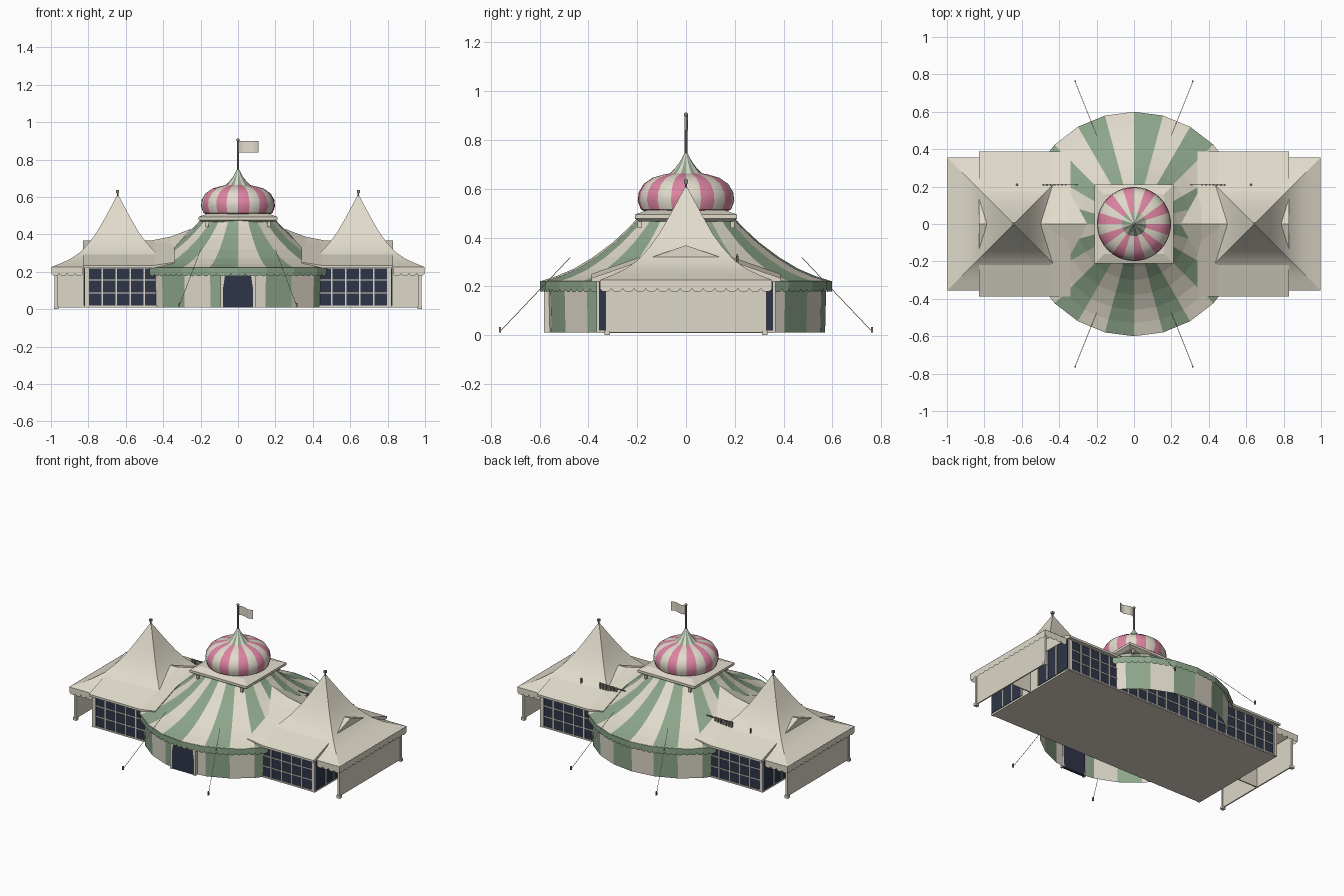
import bpy, bmesh, math
from mathutils import Vector

if "Cube" in bpy.data.objects:
    bpy.data.objects.remove(bpy.data.objects["Cube"])


def material(name, r, g, b):
    m = bpy.data.materials.new(name)
    m.diffuse_color = (r, g, b, 1)
    m.use_nodes = True
    m.node_tree.nodes["Principled BSDF"].inputs["Base Color"].default_value = m.diffuse_color
    return m


CANVAS = material("cream canvas", 0.75, 0.71, 0.60)
WALL = material("wall cream", 0.72, 0.68, 0.58)
GREEN = material("sage green", 0.265, 0.38, 0.255)
PINK = material("rose pink", 0.72, 0.23, 0.36)
NAVY = material("dark glass", 0.028, 0.036, 0.065)
METAL = material("grey metal", 0.25, 0.235, 0.21)


def finish(name, bm, mats, smooth=0):
    bmesh.ops.recalc_face_normals(bm, faces=bm.faces)
    me = bpy.data.meshes.new(name)
    bm.to_mesh(me)
    bm.free()
    ob = bpy.data.objects.new(name, me)
    bpy.context.collection.objects.link(ob)
    for m in mats:
        me.materials.append(m)
    if smooth:
        bpy.ops.object.select_all(action='DESELECT')
        ob.select_set(True)
        bpy.context.view_layer.objects.active = ob
        bpy.ops.object.shade_smooth_by_angle(angle=math.radians(smooth))
    return ob


def add_box(bm, x0, x1, y0, y1, z0, z1):
    """Axis-aligned box; bounds may come in either order."""
    v = [bm.verts.new((x, y, z)) for z in (z0, z1)
         for x, y in ((x0, y0), (x1, y0), (x1, y1), (x0, y1))]
    for f in ((0, 1, 2, 3), (4, 5, 6, 7), (0, 1, 5, 4), (1, 2, 6, 5), (2, 3, 7, 6), (3, 0, 4, 7)):
        bm.faces.new([v[i] for i in f])


def boxes(name, mat, *bounds):
    bm = bmesh.new()
    for b in bounds:
        add_box(bm, *b)
    return finish(name, bm, [mat])


def lathe(profile, n, cx=0, turn=0.0, per=1):
    """Revolve (radius, z) points; every `per` segments the stripe changes."""
    bm = bmesh.new()
    rings = []
    for r, z in profile:
        rings.append([bm.verts.new((cx + r * math.cos(turn + math.tau * i / n),
                                    r * math.sin(turn + math.tau * i / n), z)) for i in range(n)])
    for a, b in zip(rings, rings[1:]):
        for i in range(n):
            j = (i + 1) % n
            f = bm.faces.new((a[i], a[j], b[j], b[i]))
            f.material_index = (i // per) % 2
    return bm


def rod(name, p, q, r, mat):
    p, q = Vector(p), Vector(q)
    bm = bmesh.new()
    bmesh.ops.create_cone(bm, cap_ends=True, segments=8, radius1=r, radius2=r, depth=(q - p).length)
    rot = (q - p).to_track_quat('Z', 'Y')
    for v in bm.verts:
        v.co = rot @ v.co + (p + q) / 2
    return finish(name, bm, [mat])


def scallops(bm, p, q, n, top, mid, drop):
    """Hanging cloth edge from p to q with n rounded tongues."""
    p, q = Vector(p), Vector(q)
    for i in range(n):
        pts = [(i, top), (i + 1, top)]
        pts += [(i + 0.5 + 0.5 * math.cos(a * math.pi / 6), mid - drop * math.sin(a * math.pi / 6))
                for a in range(7)]
        vs = []
        for t, z in pts:
            c = p.lerp(q, t / n)
            vs.append(bm.verts.new((c.x, c.y, z)))
        bm.faces.new(vs)


# Round central tent: striped wall, roof and valance
finish("round_wall", lathe([(0.57, 0.01), (0.575, 0.21)], 24), [WALL, GREEN])

roof = lathe([(0.6, 0.22), (0.53, 0.242), (0.46, 0.272), (0.38, 0.32),
              (0.30, 0.38), (0.23, 0.445), (0.19, 0.49)], 24)
for axis, d in (((1, 0, 0), 0.345), ((0, 1, 0), 0.37)):
    for s in (-1, 1):
        bmesh.ops.bisect_plane(roof, geom=roof.verts[:] + roof.edges[:] + roof.faces[:],
                               plane_co=Vector(axis) * d * s, plane_no=axis)
hidden = [f for f in roof.faces
          if abs(f.calc_center_median().x) > 0.345 and abs(f.calc_center_median().y) < 0.37]
bmesh.ops.delete(roof, geom=hidden, context='FACES')
finish("striped_roof", roof, [CANVAS, GREEN])

bm = bmesh.new()
for i in range(24):
    ends = [(0.598 * math.cos(math.tau * k / 24), 0.598 * math.sin(math.tau * k / 24), 0) for k in (i, i + 1)]
    if abs(ends[0][1] + ends[1][1]) / 2 > 0.36:
        scallops(bm, *ends, 4, 0.222, 0.19, 0.014)
finish("round_valance", bm, [GREEN])

# Entrance with frame and tied-back curtains
boxes("door_opening", NAVY, (-0.085, 0.085, -0.577, -0.56, 0.01, 0.18))
boxes("door_frame", WALL, (-0.093, -0.085, -0.582, -0.555, 0.01, 0.188),
      (0.085, 0.093, -0.582, -0.555, 0.01, 0.188), (-0.093, 0.093, -0.582, -0.555, 0.18, 0.188))
bm = bmesh.new()
for s in (-1, 1):
    bm.faces.new([bm.verts.new((s * x, -0.584, z)) for x, z in
                  ((0.09, 0.178), (0.07, 0.178), (0.08, 0.11), (0.08, 0.01), (0.09, 0.01))])
finish("door_curtains", bm, [WALL])

# Square platform under the dome
k = math.sqrt(2)
finish("dome_platform", lathe([(0.0, 0.465), (0.19 * k, 0.465), (0.21 * k, 0.478), (0.21 * k, 0.494),
                               (0.16 * k, 0.512), (0, 0.512)], 4, turn=math.pi / 4), [CANVAS])
bpy.data.objects["dome_platform"].data.materials.append(CANVAS)
boxes("platform_brackets", WALL, *[(x - 0.008, x + 0.008, y - 0.008, y + 0.008, 0.44, 0.468)
                                   for x in (-0.165, 0.165) for y in (-0.19, 0.19)])

# Striped dome, cap, mast and flag
finish("dome", lathe([(0.155, 0.50), (0.185, 0.515), (0.198, 0.55), (0.194, 0.585), (0.173, 0.62),
                      (0.137, 0.645), (0.095, 0.657), (0.058, 0.665)], 40, per=2), [CANVAS, PINK], 40)
finish("dome_cap", lathe([(0.068, 0.661), (0.045, 0.684), (0.025, 0.71), (0.007, 0.745)], 20),
       [CANVAS, GREEN])
rod("flag_mast", (0, 0, 0.72), (0, 0, 0.905), 0.006, METAL)
bm = bmesh.new()
bmesh.ops.create_uvsphere(bm, u_segments=10, v_segments=6, radius=0.009)
bmesh.ops.translate(bm, verts=bm.verts, vec=(0, 0, 0.904))
finish("mast_ball", bm, [METAL], 60)
bm = bmesh.new()
cols = [[bm.verts.new((0.005 + 0.021 * i, 0.008 * math.sin(i * 1.3), z)) for z in (0.838, 0.898)]
        for i in range(6)]
for a, b in zip(cols, cols[1:]):
    bm.faces.new((a[0], b[0], b[1], a[1]))
finish("flag", bm, [CANVAS], 60)

# Shared floor and long hall walls
boxes("floor", WALL, (-0.82, 0.82, -0.36, 0.36, 0.008, 0.02))
boxes("hall_walls", WALL, *[(-0.82, 0.82, s * 0.345, s * 0.355, 0.02, 0.235) for s in (-1, 1)],
      *[(s * 0.81, s * 0.818, -0.355, 0.355, 0.02, 0.235) for s in (-1, 1)])

for s, side in ((-1, "left"), (1, "right")):
    # Windows along front, back and end of each wing
    glass, bars = bmesh.new(), bmesh.new()
    for t in (-1, 1):
        add_box(glass, 0, s * 0.80, t * 0.354, t * 0.359, 0.02, 0.218)
        for i in range(11):
            x = 0.05 + 0.075 * i
            add_box(bars, s * (x - 0.004), s * (x + 0.004), t * 0.354, t * 0.364, 0.01, 0.225)
        for z in (0.016, 0.086, 0.156, 0.222):
            add_box(bars, 0, s * 0.82, t * 0.354, t * 0.363, z - 0.003, z + 0.003)
        add_box(bars, s * 0.80, s * 0.822, t * 0.357, t * 0.366, 0.01, 0.225)
        add_box(glass, s * 0.817, s * 0.823, t * 0.08, t * 0.357, 0.02, 0.218)
        for y in (0.08, 0.167, 0.253):
            add_box(bars, s * 0.817, s * 0.827, t * (y - 0.004), t * (y + 0.004), 0.02, 0.225)
    finish(side + "_window_glass", glass, [NAVY])
    finish(side + "_window_bars", bars, [WALL])

    # Low gabled wing roof, lifted slightly where it meets the round roof
    bm = bmesh.new()
    outline = [(-0.387, 0.22), (-0.387, 0.234), (0, 0.368), (0.387, 0.234), (0.387, 0.22)]
    caps = [[bm.verts.new((s * x, y, z + (lift if z > 0.23 else 0))) for y, z in outline]
            for x, lift in ((0.34, 0.017), (0.45, 0.0), (0.83, 0.0))]
    bm.faces.new(caps[0])
    bm.faces.new(caps[2])
    for a, b in zip(caps, caps[1:]):
        for i in range(5):
            j = (i + 1) % 5
            bm.faces.new((a[i], a[j], b[j], b[i]))
    finish(side + "_wing_roof", bm, [CANVAS])

    # Raised saddle joining the wing to the round roof
    bm = bmesh.new()
    a, b, c, d = [bm.verts.new((s * x, y, z)) for x, y, z in
                  ((0.25, 0, 0.43), (0.36, -0.2, 0.305), (0.50, 0, 0.36), (0.36, 0.2, 0.305))]
    top = bm.verts.new((s * 0.36, 0, 0.388))
    for u, v in ((a, b), (b, c), (c, d), (d, a)):
        bm.faces.new((u, v, top))
    finish(side + "_roof_saddle", bm, [CANVAS])

    # End pavilion: swept pyramid roof with spike
    prof = [(0.355, 0.225), (0.30, 0.247), (0.25, 0.271), (0.20, 0.305), (0.15, 0.36),
            (0.11, 0.415), (0.07, 0.485), (0.035, 0.55), (0.006, 0.605)]
    cx = s * 0.643
    pavilion = lathe([(r * k, z) for r, z in prof], 4, cx, math.pi / 4)
    finish(side + "_pavilion_roof", pavilion, [CANVAS, CANVAS], 25)
    rod(side + "_spike", (cx, 0, 0.59), (cx, 0, 0.63), 0.005, METAL)
    boxes(side + "_spike_tip", METAL, (cx - 0.008, cx + 0.008, -0.008, 0.008, 0.622, 0.637))

    # Pavilion end screen, partition, posts and scalloped edge
    boxes(side + "_end_screen", WALL, (s * 0.968, s * 0.976, -0.325, 0.325, 0.01, 0.225),
          (s * 0.82, s * 0.97, -0.004, 0.004, 0.01, 0.225))
    posts = bmesh.new()
    cloth = bmesh.new()
    for t in (-1, 1):
        add_box(posts, s * 0.965, s * 0.98, t * 0.316, t * 0.329, 0.01, 0.23)
        add_box(posts, s * 0.96, s * 0.985, t * 0.312, t * 0.334, 0.0, 0.018)
        scallops(cloth, (s * 0.83, t * 0.353, 0), (s * 0.997, t * 0.353, 0), 4, 0.226, 0.192, 0.014)
    scallops(cloth, (s * 0.997, -0.353, 0), (s * 0.997, 0.353, 0), 15, 0.226, 0.192, 0.014)
    finish(side + "_posts", posts, [WALL])
    finish(side + "_valance", cloth, [CANVAS])

    # Rear roof vents and toothed rail
    rod(side + "_vent_pipe", (s * 0.625, 0.21, 0.28), (s * 0.625, 0.21, 0.325), 0.006, METAL)
    boxes(side + "_roof_rail", METAL, (s * 0.30, s * 0.49, 0.208, 0.212, 0.325, 0.331),
          *[(s * x / 100, s * (x + 1) / 100, 0.206, 0.214, 0.295, 0.333) for x in range(36, 49, 2)])

    # Guy ropes and ground stakes
    for t in (-1, 1):
        rod(side + "_guy_rope", (s * 0.20, t * 0.475, 0.318), (s * 0.315, t * 0.762, 0.015), 0.0015, CANVAS)
        boxes(side + "_stake", METAL, (s * 0.311, s * 0.319, t * 0.758, t * 0.767, 0.01, 0.034))
